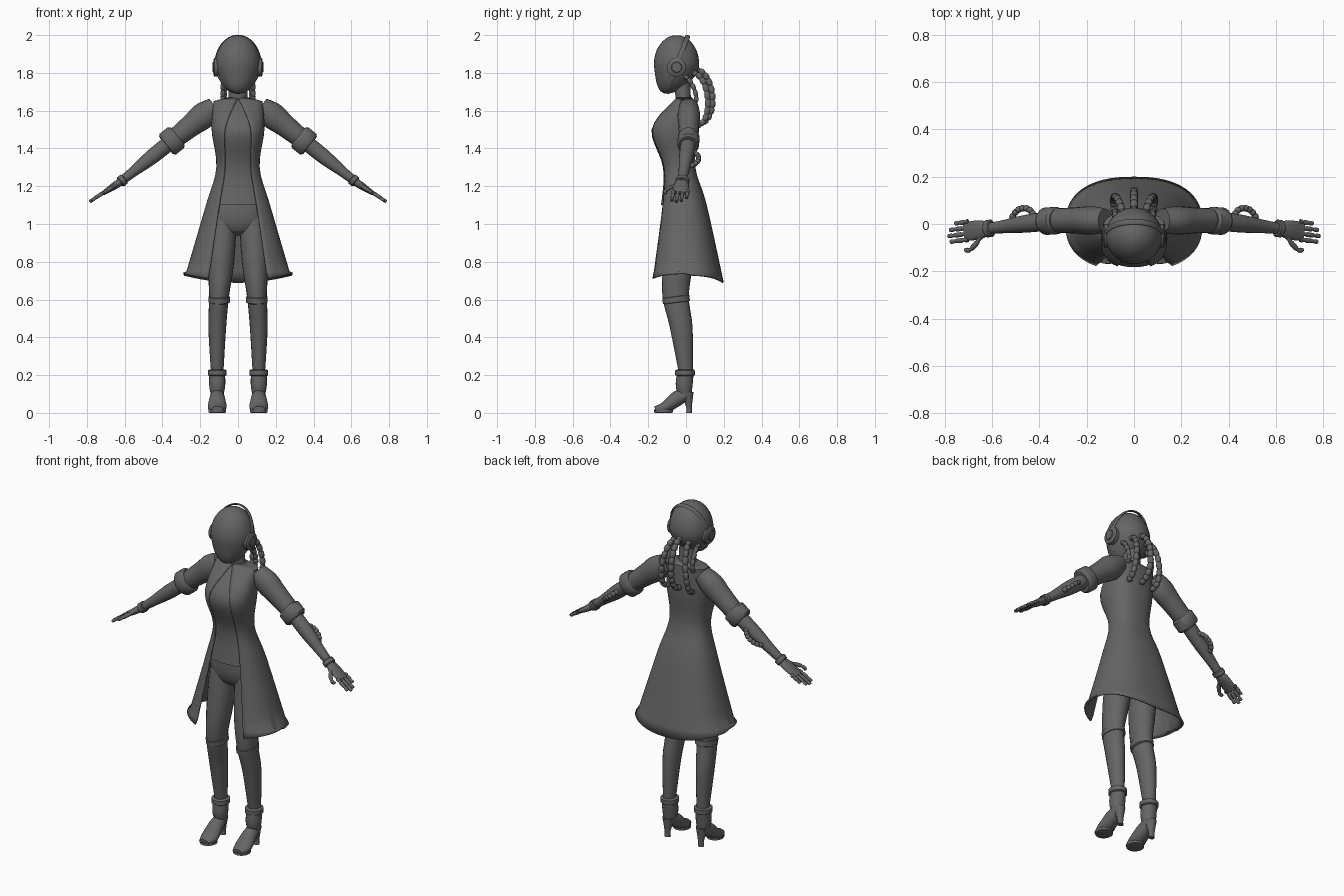
import bpy, bmesh, math
from mathutils import Vector
from mathutils.geometry import interpolate_bezier

if "Cube" in bpy.data.objects:
    bpy.data.objects.remove(bpy.data.objects["Cube"], do_unlink=True)

GREY = (.13, .13, .13, 1)
material = bpy.data.materials.new("dark grey")
material.use_nodes = True
material.diffuse_color = GREY
material.node_tree.nodes["Principled BSDF"].inputs["Base Color"].default_value = GREY
parts = []


def skin(name, rings, closed=True, caps=True):
    """Skin a list of equal-length point rings."""
    bm = bmesh.new()
    rows = [[bm.verts.new(point) for point in ring] for ring in rings]
    count = len(rows[0])
    for lower, upper in zip(rows, rows[1:]):
        for i in range(count if closed else count - 1):
            j = (i + 1) % count
            bm.faces.new((lower[i], lower[j], upper[j], upper[i]))
    if caps:
        bm.faces.new(rows[0])
        bm.faces.new(rows[-1])
    bmesh.ops.recalc_face_normals(bm, faces=bm.faces)
    mesh = bpy.data.meshes.new(name)
    bm.to_mesh(mesh)
    bm.free()
    mesh.materials.append(material)
    obj = bpy.data.objects.new(name, mesh)
    bpy.context.collection.objects.link(obj)
    parts.append(obj)
    return obj


def smooth(rows, steps=4):
    """Resample rows of numbers along a Catmull-Rom spline."""
    result = []
    last = len(rows) - 1
    for i in range(last):
        before, start, end, after = (
            Vector(rows[min(max(k, 0), last)]) for k in range(i - 1, i + 3))
        for step in range(steps):
            t = step / steps
            result.append(tuple(start + t / 2 * (
                (end - before)
                + t * (2 * before - 5 * start + 4 * end - after)
                + t * t * (3 * (start - end) + after - before))))
    return result + [tuple(rows[-1])]


def tube(name, points, ref=(0, 1, 0), axis=None, side=1, segments=20, loop=False):
    """Sweep ellipses along rows of x, y, z, radius along ref, other radius."""
    rings = []
    last = len(points) - 1
    for i, (x, y, z, along, across) in enumerate(points):
        before = points[i - 1 if loop else max(i - 1, 0)]
        after = points[(i + 1) % len(points) if loop else min(i + 1, last)]
        tangent = Vector(axis or Vector(after[:3]) - Vector(before[:3])).normalized()
        u = Vector(ref) - tangent * tangent.dot(Vector(ref))
        u.normalize()
        v = tangent.cross(u)
        ring = []
        for k in range(segments):
            angle = math.tau * k / segments
            p = Vector((x, y, z)) + u * along * math.cos(angle) + v * across * math.sin(angle)
            ring.append((p.x * side, p.y, p.z))
        rings.append(ring)
    if loop:
        rings.append(rings[0])
    return skin(name, rings, caps=not loop)


def collar(name, start, end, along, across, side):
    """Short bevelled band between two points."""
    start, end = Vector(start), Vector(end)
    rows = [(*start.lerp(end, t), along * size, across * size)
            for t, size in ((0, .85), (.15, 1), (.85, 1), (1, .85))]
    tube(name, rows, axis=end - start, side=side, segments=28)


def cable(name, start, end, bulge, radius, beads, side=1, taper=1):
    """Beaded hose from start to end, bowed out by the bulge vector."""
    start, end, bulge = Vector(start), Vector(end), Vector(bulge)
    path = interpolate_bezier(start, start + bulge, end + bulge, end, beads * 4 + 1)
    rows = []
    for i, point in enumerate(path):
        size = radius * (1 + (taper - 1) * i / len(path))
        if i % 4 == 0:
            size *= .7
        rows.append((*point, size, size))
    tube(name, rows, ref=(1, 0, 0), side=side, segments=10)


def section(z, half_width, front, back, gap=0, inset=0, segments=40):
    """Rounded-box horizontal section that begins at the front opening."""
    power = 2.4
    opening = math.asin((gap / half_width) ** (power / 2))
    middle, depth = (front + back) / 2, (back - front) / 2 - inset
    width = half_width - inset
    ring = []
    for k in range(segments + 1):
        angle = opening + (math.tau - 2 * opening) * k / segments
        s, c = math.sin(angle), math.cos(angle)
        ring.append((math.copysign(width * abs(s) ** (2 / power), s),
                     middle - math.copysign(depth * abs(c) ** (2 / power), c), z))
    return ring


# Coat: height, half width, front, back, half of the opening
coat_rows = [(1.67, .06, -.05, .03, 0)] + smooth([
    (1.65, .13, -.07, .05, .01), (1.5, .14, -.19, .06, .07),
    (1.3, .115, -.13, .05, .07), (1.1, .17, -.14, .11, .1),
    (.69, .29, -.2, .2, .16)], steps=5)
rings = [section(*row) for row in coat_rows]
rings[-1] = [(x, y, z + x * x / 2 + (.01 if y < 0 else 0)) for x, y, z in rings[-1]]
coat = skin("coat", rings, closed=False, caps=False)
coat.modifiers.new("thickness", "SOLIDIFY").thickness = .008

# Fitted top under the coat, and hips of the trousers
skin("fitted_top", [section(*row[:4], inset=.008)[:-1] for row in coat_rows if row[0] > 1.1])
skin("hips", [section(*row)[:-1] for row in smooth([
    (1.2, .11, -.1, .06), (1.05, .15, -.11, .08),
    (.97, .12, -.09, .07), (.94, .05, -.05, .03)])])

# Neck
tube("neck", [(0, -.01, 1.62, .05, .06), (0, -.015, 1.68, .04, .05),
              (0, -.025, 1.77, .05, .05)])

# Head, drawn forward and narrowed towards the chin
rings = []
for i in range(1, 24):
    height, girth = math.cos(math.pi * i / 24), math.sin(math.pi * i / 24)
    low = max(0, -height)
    girth *= .12 * (1 - low / 8)
    rings.append([(girth * math.cos(math.tau * k / 32),
                   girth * math.sin(math.tau * k / 32) - .05 - low * low / 20,
                   1.845 + height * .155) for k in range(32)])
skin("head", rings)

# Band over the crown and under the chin
band = []
for k in range(48):
    s, c = math.sin(math.tau * k / 48), math.cos(math.tau * k / 48)
    band.append((.12 * s * (1 - max(0, -c) / 8), -.045 + .055 * c, 1.845 + .15 * c,
                 .013, .005))
tube("head_band", band, ref=(0, -.94, .35), segments=8, loop=True)

# Middle hose at the back of the head
cable("middle_hose", (0, .04, 1.82), (0, .06, 1.53), (0, .12, 0), .017, 11)


def arm_point(x):
    """Centre of the arm at a distance from the middle of the body."""
    return Vector((x, .015 - .13 * max(0, x - .35), 1.72 - .8 * x + .15 * max(0, x - .62)))


def arm_rows(*rows):
    return smooth([(*arm_point(x), deep, tall) for x, deep, tall in rows])


for side, label in ((1, "left_"), (-1, "right_")):
    # Side hoses
    cable(label + "hose", (.045, .03, 1.8), (.08, .05, 1.52), (.02, .1, 0), .016, 10, side)
    cable(label + "neck_hose", (.08, -.01, 1.78), (.08, .04, 1.64), (0, .04, 0), .013, 6, side)

    # Ear disc with raised hub
    ear = Vector((.09, -.05, 1.83))
    collar(label + "ear_disc", ear, ear + Vector((.04, 0, 0)), .05, .05, side)
    collar(label + "ear_hub", ear, ear + Vector((.045, 0, 0)), .03, .03, side)

    # Sleeve, rolled cuff, forearm and its hose
    tube(label + "sleeve", arm_rows((.12, .05, .05), (.18, .06, .07), (.25, .055, .06),
                                    (.35, .05, .05)), side=side)
    collar(label + "cuff", arm_point(.32), arm_point(.38), .058, .07, side)
    tube(label + "forearm", arm_rows((.33, .04, .04), (.45, .038, .04), (.55, .028, .028),
                                     (.63, .022, .022)), side=side)
    cable(label + "forearm_hose", arm_point(.42), arm_point(.52), (0, .09, 0), .014, 9, side)

    # Hand with four fingers and a thumb
    collar(label + "wrist_ring", arm_point(.6), arm_point(.625), .037, .03, side)
    tube(label + "palm", arm_rows((.61, .024, .018), (.65, .04, .02), (.715, .04, .011)),
         side=side)
    for i, name in enumerate(("little", "ring", "middle", "index")):
        base, tip = arm_point(.7), arm_point((.755, .778, .785, .775)[i])
        spread = Vector((0, .04 - .025 * i, 0))
        cable(label + name + "_finger", base + spread, tip + spread, (0, 0, .003),
              .0115, 3, side, taper=.75)
    cable(label + "thumb", arm_point(.64), arm_point(.71) - Vector((0, .07, 0)),
          (0, -.04, 0), .013, 3, side, taper=.75)

    # Leg and knee band
    tube(label + "leg", smooth([
        (.08, -.015, 1.03, .08, .075), (.09, -.04, .8, .08, .07),
        (.1, -.055, .62, .07, .053), (.11, -.025, .45, .06, .047),
        (.11, 0, .2, .036, .032)]), axis=(0, 0, 1), side=side)
    collar(label + "knee_band", (.1, -.05, .58), (.1, -.055, .62), .072, .057, side)

    # Ankle boot: cuff, shaft, foot, sole and heel
    collar(label + "boot_cuff", (.11, -.005, .195), (.11, -.005, .23), .052, .05, side)
    tube(label + "boot_shaft", smooth([
        (.11, -.005, .2, .045, .042), (.11, -.01, .14, .044, .042),
        (.11, -.005, .08, .032, .03)]), axis=(0, 0, 1), side=side)
    tube(label + "boot_foot", smooth([
        (.11, .02, .105, .03, .025), (.11, -.04, .08, .04, .04),
        (.11, -.11, .03, .05, .03), (.11, -.165, .02, .03, .015)]),
        ref=(1, 0, 0), side=side)
    collar(label + "boot_sole", (.11, -.12, 0), (.11, -.12, .02), .05, .047, side)
    tube(label + "boot_heel", smooth([
        (.11, .016, 0, .016, .018), (.11, .016, .03, .015, .017),
        (.11, .005, .11, .035, .034)]), axis=(0, 0, 1), side=side)

# Smooth shading with crisp edges
bpy.ops.object.select_all(action="DESELECT")
for obj in parts:
    obj.select_set(True)
bpy.context.view_layer.objects.active = coat
bpy.ops.object.shade_smooth_by_angle(angle=math.radians(40))
